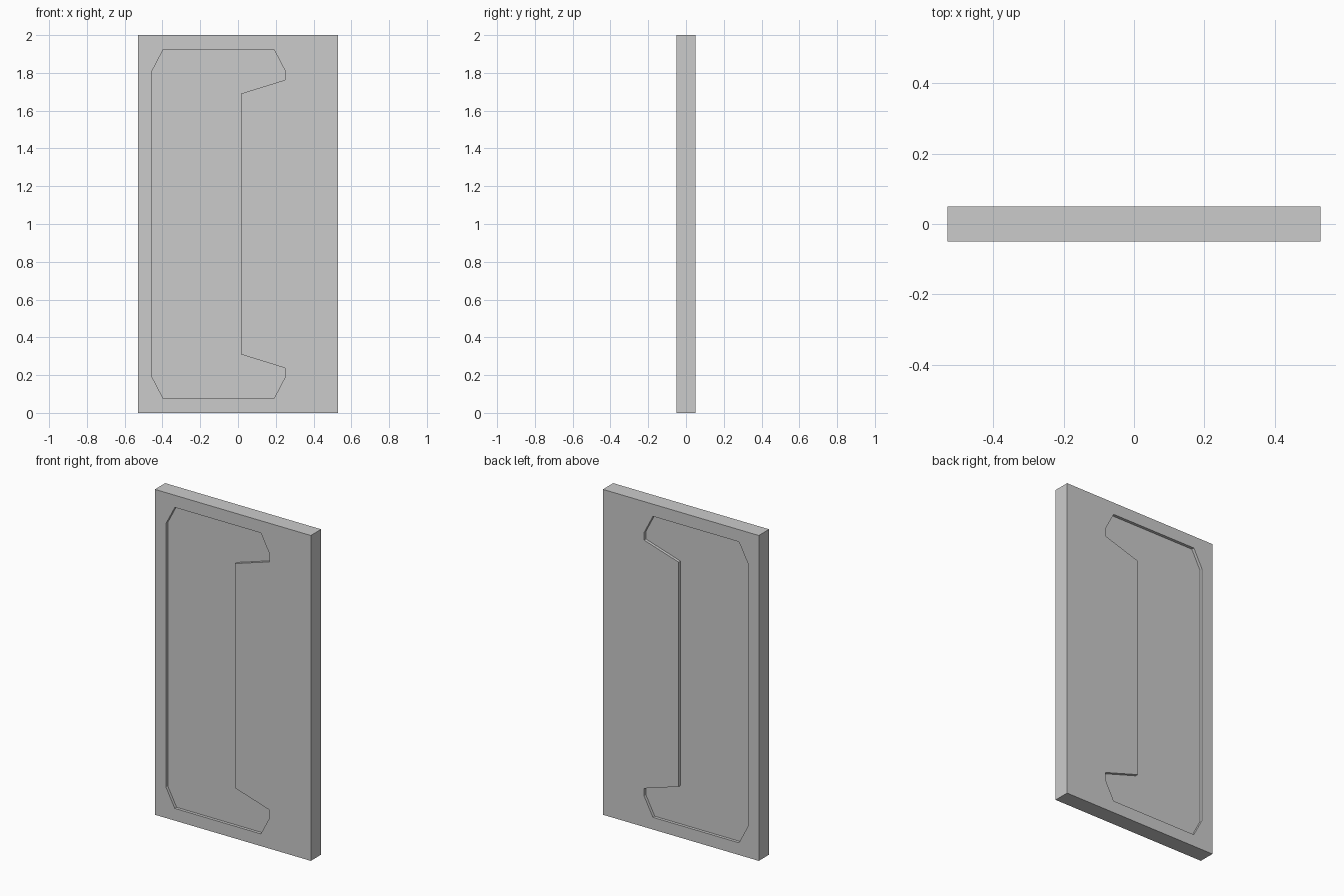
import bpy, bmesh

if "Cube" in bpy.data.objects:
    bpy.data.objects.remove(bpy.data.objects["Cube"])

W, T, H = 1.06, 0.10, 2.0   # door width, thickness, height
DEPTH = 0.018               # recess depth on each face


def make_object(name, bm):
    bmesh.ops.recalc_face_normals(bm, faces=bm.faces[:])
    mesh = bpy.data.meshes.new(name)
    bm.to_mesh(mesh)
    bm.free()
    obj = bpy.data.objects.new(name, mesh)
    bpy.context.collection.objects.link(obj)
    return obj


def add_prism(bm, outline, y0, y1):
    face = bm.faces.new([bm.verts.new((x, y0, z)) for x, z in outline])
    ext = bmesh.ops.extrude_face_region(bm, geom=[face], use_keep_orig=True)
    verts = [g for g in ext["geom"] if isinstance(g, bmesh.types.BMVert)]
    bmesh.ops.translate(bm, verts=verts, vec=(0, y1 - y0, 0))


# Door slab
bm = bmesh.new()
add_prism(bm, [(-W/2, 0), (W/2, 0), (W/2, H), (-W/2, H)], -T/2, T/2)
door = make_object("door_slab", bm)

# C-shaped recess outline: upper half, mirrored about mid height
upper = [(0.015, 1.69), (0.25, 1.763), (0.25, 1.81), (0.19, 1.925),
         (-0.395, 1.925), (-0.455, 1.81)]
outline = upper + [(x, H - z) for x, z in reversed(upper)]

# One recess cutter on each face
bm = bmesh.new()
for side in (-1, 1):
    add_prism(bm, outline, side * (T/2 - DEPTH), side * (T/2 + 0.05))
cutter = make_object("recess_cutter", bm)

mod = door.modifiers.new("recess", 'BOOLEAN')
mod.operation = 'DIFFERENCE'
mod.solver = 'EXACT'
mod.object = cutter

# Bake the recess into the slab and drop the helper
bpy.context.view_layer.objects.active = door
door.select_set(True)
bpy.ops.object.modifier_apply(modifier=mod.name)
bpy.data.objects.remove(cutter)
